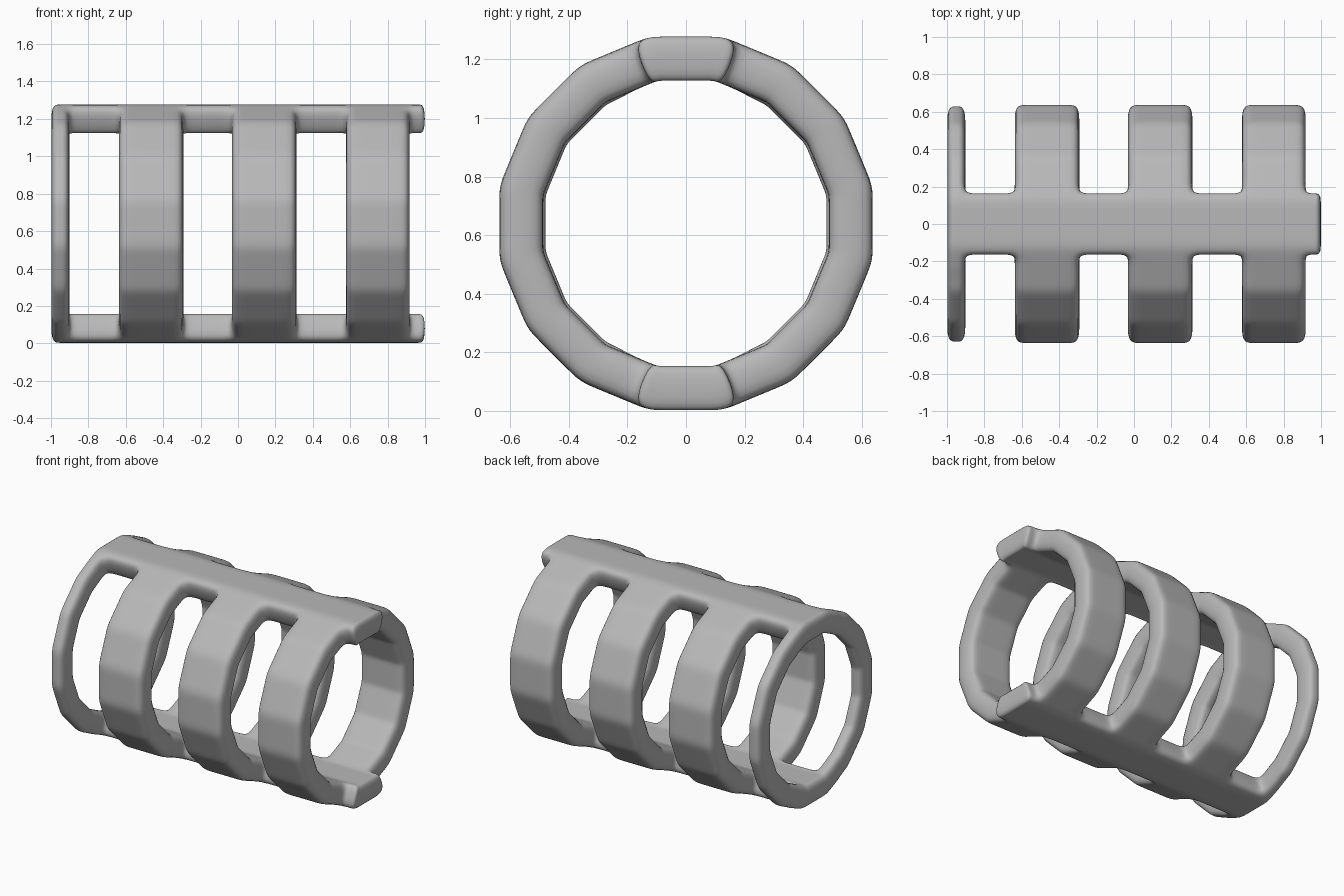
import bpy
import bmesh
from math import sin, cos, radians

cube = bpy.data.objects.get("Cube")
if cube:
    bpy.data.objects.remove(cube, do_unlink=True)

APOTHEM = 0.637        # outer distance from the axis to each of the 16 flats
AXIS_Z = 0.64
WALL = 0.15
SOFT = 0.06            # distance of the support loops that set the rounding
STEP = 22.5
STRIP_HALF = 16.5      # half angle of the top and bottom strips

# Bands along x: one thin end hoop and three wide hoops
thin = (-1.0, -0.9)
wide = [(-0.64, -0.29), (-0.035, 0.315), (0.575, 0.92)]
bands = [thin] + wide

# Loop positions along the tube, with support loops around each band edge
stations = [-1.0, -0.95, -0.9, -0.84, 0.965, 1.0]
for a, b in wide:
    stations += [a - SOFT, a, a + SOFT, b - SOFT, b]
    if b < 0.9:
        stations.append(b + SOFT)
stations.sort()

# Loop angles: flat centre, then three loops hugging each corner
angles = [k * STEP + d for k in range(16) for d in (0, 6, 11.25, STRIP_HALF)]


def off_strip(angle):
    """Angular distance from the nearest strip centre."""
    a = angle % 180
    return min(a, 180 - a)


def point(x, angle):
    from_flat = (angle + STEP / 2) % STEP - STEP / 2
    r = APOTHEM / cos(radians(from_flat))
    if x < -0.85 and off_strip(angle) > 2 * STEP / 2:
        r *= 0.988     # the thin hoop sits slightly inside the wide ones
    return x, r * sin(radians(angle)), AXIS_Z + r * cos(radians(angle))


# Tube wall with the openings left out
bm = bmesh.new()
grid = [[bm.verts.new(point(x, a)) for a in angles] for x in stations]
count = len(angles)
for i in range(len(stations) - 1):
    mid_x = (stations[i] + stations[i + 1]) / 2
    in_band = any(a < mid_x < b for a, b in bands)
    for j in range(count):
        k = (j + 1) % count
        end = angles[k] if k else 360
        if in_band or off_strip((angles[j] + end) / 2) < STRIP_HALF:
            bm.faces.new((grid[i][j], grid[i + 1][j], grid[i + 1][k], grid[i][k]))
bmesh.ops.delete(bm, geom=[v for v in bm.verts if not v.link_faces], context='VERTS')

mesh = bpy.data.meshes.new("ribbed_sleeve")
bm.to_mesh(mesh)
bm.free()
sleeve = bpy.data.objects.new("ribbed_sleeve", mesh)
bpy.context.collection.objects.link(sleeve)

# Wall thickness and rounded edges
solid = sleeve.modifiers.new("wall", 'SOLIDIFY')
solid.thickness = WALL
solid.offset = -1
solid.use_even_offset = True
soft = sleeve.modifiers.new("rounding", 'SUBSURF')
soft.levels = soft.render_levels = 2
for poly in mesh.polygons:
    poly.use_smooth = True

# Plain grey
grey = bpy.data.materials.new("plain_grey")
grey.use_nodes = True
color = (0.48, 0.48, 0.48, 1)
grey.diffuse_color = color
grey.node_tree.nodes["Principled BSDF"].inputs["Base Color"].default_value = color
mesh.materials.append(grey)
